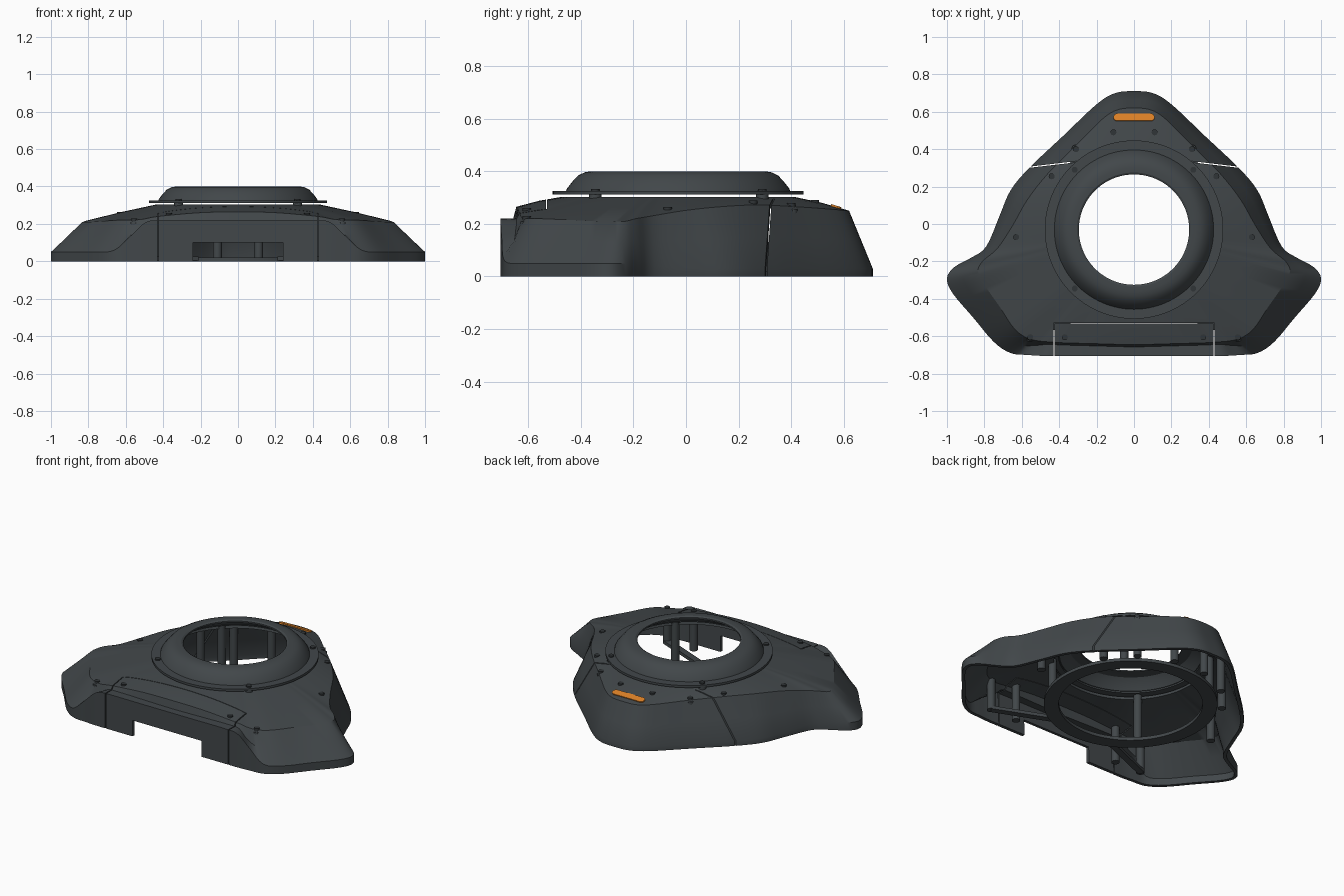
import bpy, bmesh, math
from mathutils import Vector
from mathutils.bvhtree import BVHTree

if "Cube" in bpy.data.objects:
    bpy.data.objects.remove(bpy.data.objects["Cube"])

RING_Y = -0.03


def material(name, rgb):
    m = bpy.data.materials.new(name)
    m.use_nodes = True
    m.diffuse_color = (*rgb, 1)
    m.node_tree.nodes["Principled BSDF"].inputs["Base Color"].default_value = (*rgb, 1)
    return m


GREY = material("slate grey", (0.054, 0.063, 0.068))
DARK = material("dark screw grey", (0.03, 0.035, 0.038))
ORANGE = material("orange", (0.72, 0.22, 0.02))


def finish(name, bm, mat, smooth=True):
    mesh = bpy.data.meshes.new(name)
    bm.to_mesh(mesh)
    bm.free()
    ob = bpy.data.objects.new(name, mesh)
    bpy.context.collection.objects.link(ob)
    mesh.materials.append(mat)
    if smooth:
        smooth_shade(ob)
    return ob


def select(ob):
    bpy.ops.object.select_all(action="DESELECT")
    ob.select_set(True)
    bpy.context.view_layer.objects.active = ob


def smooth_shade(ob):
    select(ob)
    bpy.ops.object.shade_smooth_by_angle(angle=math.radians(30))


def bridge(bm, loops, closed=False):
    """Skin a stack of closed loops with quads."""
    rings = [[bm.verts.new(p) for p in loop] for loop in loops]
    pairs = list(zip(rings, rings[1:]))
    if closed:
        pairs.append((rings[-1], rings[0]))
    for low, high in pairs:
        for j in range(len(low)):
            k = (j + 1) % len(low)
            bm.faces.new((low[j], high[j], high[k], low[k]))


def lathe(name, profile, mat, sides=96):
    """Revolve a closed (radius, height) profile about the ring axis."""
    bm = bmesh.new()
    turn = [2 * math.pi * i / sides for i in range(sides)]
    bridge(bm, [[(r * math.cos(a), RING_Y + r * math.sin(a), z) for a in turn]
                for r, z in profile], closed=True)
    bmesh.ops.recalc_face_normals(bm, faces=bm.faces)
    return finish(name, bm, mat)


def rod(name, x, y, low, high, radius, mat, sides=16):
    bm = bmesh.new()
    bmesh.ops.create_cone(bm, cap_ends=True, segments=sides, radius1=radius,
                          radius2=radius, depth=high - low)
    bmesh.ops.translate(bm, verts=bm.verts, vec=(x, y, (low + high) / 2))
    return finish(name, bm, mat)


def beam(name, start, end, width, low, high, mat=GREY):
    """Box running between two plan points."""
    a, b = Vector(start), Vector(end)
    side = Vector((a.y - b.y, b.x - a.x)).normalized() * width / 2
    plan = [a - side, b - side, b + side, a + side]
    bm = bmesh.new()
    face = bm.faces.new([bm.verts.new((*p, low)) for p in plan])
    top = bmesh.ops.extrude_face_region(bm, geom=[face])["geom"]
    bmesh.ops.translate(bm, vec=(0, 0, high - low),
                        verts=[v for v in top if isinstance(v, bmesh.types.BMVert)])
    bmesh.ops.recalc_face_normals(bm, faces=bm.faces)
    return finish(name, bm, mat, smooth=False)


# Half outline, back to front: foot x, foot y, lip z, shoulder x, y, z
HALF = [
    (0, .71, .03, 0, .62, .25), (.1, .7, .03, .09, .61, .25),
    (.2, .64, .03, .17, .56, .255), (.38, .47, .03, .31, .42, .265),
    (.56, .3, .03, .46, .27, .272), (.66, .18, .03, .57, .13, .265),
    (.72, .04, .03, .65, -.01, .25), (.79, -.12, .04, .73, -.13, .23),
    (.87, -.18, .05, .8, -.19, .22), (.96, -.23, .05, .83, -.23, .21),
    (1, -.29, .05, .83, -.27, .21), (.97, -.37, .05, .79, -.34, .21),
    (.86, -.5, .05, .72, -.44, .215), (.75, -.63, .05, .64, -.56, .22),
    (.66, -.69, .06, .57, -.61, .22), (.57, -.7, .14, .51, -.625, .225),
    (.49, -.705, .21, .46, -.63, .235), (.4, -.705, .22, .38, -.635, .245),
    (.2, -.705, .22, .2, -.64, .26), (0, -.705, .22, 0, -.645, .265)]
rows = HALF + [(-r[0], r[1], r[2], -r[3], *r[4:]) for r in HALF[-2:0:-1]]


def spline(pts, steps):
    """Closed Catmull-Rom curve through rows of any width."""
    out, n = [], len(pts)
    for i in range(n):
        quad = [pts[(i + k) % n] for k in (-1, 0, 1, 2)]
        for s in range(steps):
            t = s / steps
            out.append([b + t / 2 * (c - a + t * (2*a - 5*b + 4*c - d + t * (3*(b - c) + d - a)))
                        for a, b, c, d in zip(*quad)])
    return out


# Body shell: foot, lip, shelf, shoulder, crown and ring seat loops
foot, lip, shelf, shoulder, crown, seat = loops = [[] for _ in range(6)]
for x, y, z, sx, sy, sz in spline(rows, 4):
    edge, brow = Vector((x, y, z)), Vector((sx, sy, sz))
    flat = min(max((z - .05) / .17, 0), 1)
    ang = math.atan2(sy - RING_Y, sx)
    rim = Vector((.44 * math.cos(ang), RING_Y + .44 * math.sin(ang), .303))
    foot.append((x, y, 0))
    lip.append(edge)
    shelf.append(edge.lerp(brow, .5).lerp(Vector((sx, sy - .012, z)), flat))
    shoulder.append(brow)
    crown.append(brow.lerp(rim, .5) + Vector((0, 0, .004)))
    seat.append(rim)
bm = bmesh.new()
bridge(bm, loops)
shell = finish("body_shell", bm, GREY, smooth=False)
select(shell)
solid = shell.modifiers.new("thickness", "SOLIDIFY")
solid.thickness, solid.offset = .02, -1
bpy.ops.object.modifier_apply(modifier=solid.name)

# Panel gaps and front notch
cutters = [beam("notch_cutter", (-.24, -.68), (.24, -.68), .16, -.1, .1),
           beam("panel_gap_cutter", (-.43, -.53), (.43, -.53), .003, .15, .5)]
for s in (-1, 1):
    cutters.append(beam("side_gap_cutter", (s * .428, -.8), (s * .428, -.53), .006, -.1, .5))
    cutters.append(beam("back_gap_cutter", (s * .65, .293), (s * .3, .334), .006, -.1, .5))
for c in cutters:
    c.hide_render = True
    select(shell)
    cut = shell.modifiers.new("cut", "BOOLEAN")
    cut.operation, cut.solver, cut.object = "DIFFERENCE", "EXACT", c
    bpy.ops.object.modifier_apply(modifier=cut.name)
    bpy.data.objects.remove(c)
smooth_shade(shell)

# Turret flange, domed collar and lower ring
lathe("flange", [(.41, .311), (.477, .311), (.477, .325), (.41, .325)], GREY)
lathe("domed_collar", [(.428, .32), (.422, .335), (.4, .363), (.38, .384), (.355, .396),
                       (.33, .4), (.305, .4), (.295, .394), (.295, .385), (.325, .384),
                       (.352, .38), (.38, .355), (.405, .32)], GREY)
lathe("lower_ring", [(.41, 0), (.495, 0), (.495, .02), (.41, .02)], GREY)

# Screws with mounting posts beneath them
bpy.context.view_layer.update()
surface = BVHTree.FromObject(shell, bpy.context.evaluated_depsgraph_get())


def surface_at(x, y):
    hit, normal, _, _ = surface.ray_cast(Vector((x, y, 1)), Vector((0, 0, -1)))
    return (hit, normal) if hit else (Vector((x, y, .28)), Vector((0, 0, 1)))


for s in (-1, 1):
    for x, y in [(.11, .49), (.31, .4), (.44, .255), (.63, -.07), (.555, -.605), (.37, -.605)]:
        z = surface_at(s * x, y)[0].z
        rod("shell_screw", s * x, y, z - .01, z + .007, .016, DARK)
        rod("shell_post", s * x, y, 0.01, z - .015, .024, GREY)
    for y in (.29, -.345):
        rod("ring_screw", s * .317, y, .318, .333, .016, DARK)
        rod("ring_post", s * .317, y, .01, .315, .024, GREY)
    # Arm from the lower ring to the front posts
    beam("post_arm", (s * .56, -.6), (s * .22, -.46), .04, .005, .025)

# Orange lamp lying on the back slope
bm = bmesh.new()
half, r, arc = .09, .02, 10
ends = [(side * half + r * math.sin(a) * side, -r * math.cos(a) * side)
        for side in (1, -1) for a in [math.pi * i / arc for i in range(arc + 1)]]
bridge(bm, [[(x, y, z) for x, y in ends] for z in (-.003, .005)])
bm.verts.ensure_lookup_table()
bm.faces.new(bm.verts[len(ends):])
bmesh.ops.recalc_face_normals(bm, faces=bm.faces)
lamp = finish("orange_lamp", bm, ORANGE, smooth=False)
spot, normal = surface_at(0, .57)
lamp.location = spot
lamp.rotation_euler.x = -math.atan2(normal.y, normal.z)
